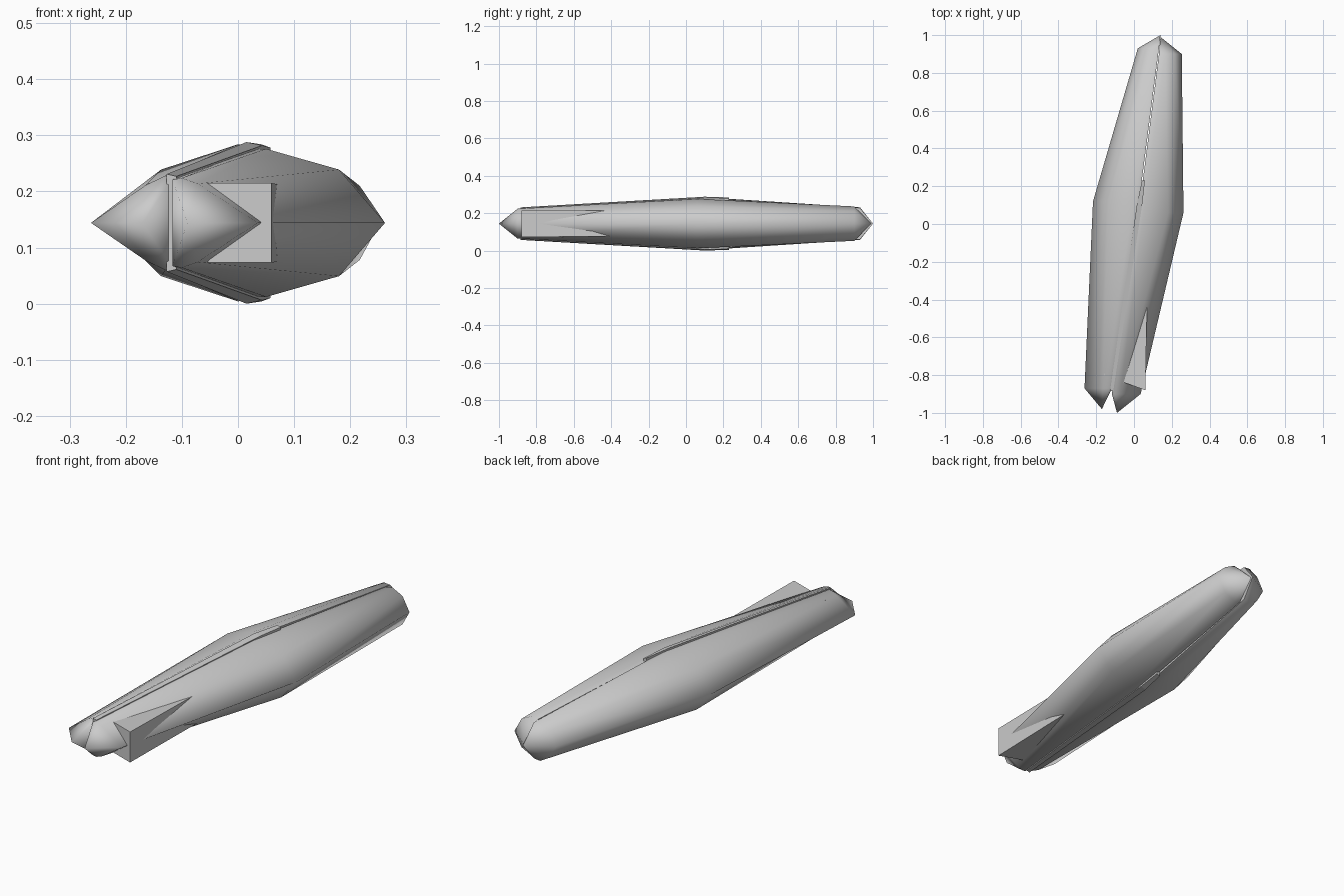
import bpy, bmesh

if "Cube" in bpy.data.objects:
    bpy.data.objects.remove(bpy.data.objects["Cube"])

ZC = 0.144  # height of the horizontal mirror plane

grey = bpy.data.materials.new("light_grey")
grey.diffuse_color = (0.6, 0.6, 0.6, 1)
grey.use_nodes = True
grey.node_tree.nodes["Principled BSDF"].inputs["Base Color"].default_value = grey.diffuse_color


def loft(name, loops, smooth=False, flat_col=None):
    """Skin equal-length loops of points, cap the ends, merge collapsed tips."""
    bm = bmesh.new()
    rings = [[bm.verts.new(p) for p in loop] for loop in loops]
    n = len(rings[0])
    for k, (a, b) in enumerate(zip(rings, rings[1:])):
        for i in range(n):
            j = (i + 1) % n
            f = bm.faces.new((a[i], a[j], b[j], b[i]))
            f.smooth = smooth and (k == 0 or i != flat_col)
    bm.faces.new(rings[0])
    bm.faces.new(rings[-1])
    bmesh.ops.remove_doubles(bm, verts=bm.verts, dist=1e-5)
    bmesh.ops.dissolve_degenerate(bm, edges=bm.edges, dist=1e-6)
    bmesh.ops.recalc_face_normals(bm, faces=bm.faces)
    # keep the border between curved shell and flat inner wall crisp
    for e in bm.edges:
        if len({f.smooth for f in e.link_faces}) > 1:
            e.smooth = False
    me = bpy.data.meshes.new(name)
    bm.to_mesh(me)
    bm.free()
    me.materials.append(grey)
    ob = bpy.data.objects.new(name, me)
    bpy.context.collection.objects.link(ob)
    return ob


def hull(name, front_tip, stations, rear_tip):
    """Half hull: each station is y, outer x, then (x, half height) of the
    shoulder, the ridge and the seam; the lower side is mirrored."""
    loops = [[(*front_tip, ZC)] * 7]
    for y, outer, *pts in stations:
        upper = [(x, y, ZC + h) for x, h in pts]
        lower = [(x, y, ZC - h) for x, h in reversed(pts)]
        loops.append([(outer, y, ZC)] + upper + lower)
    loops.append([(*rear_tip, ZC)] * 7)
    return loft(name, loops, smooth=True, flat_col=3)


def slab(name, stations):
    """Upright slab: stations are pairs of (x, y, half height), left and right."""
    loops = []
    for (xl, yl, hl), (xr, yr, hr) in stations:
        loops.append([(xl, yl, ZC - hl), (xr, yr, ZC - hr),
                      (xr, yr, ZC + hr), (xl, yl, ZC + hl)])
    return loft(name, loops)


# two long tapered half hulls meeting on a slanted seam
hull("left_hull", (-0.17, -0.98), [
    (-0.87, -0.262, (-0.165, 0.067), (-0.13, 0.084), (-0.117, 0.079)),
    (0.12, -0.217, (-0.137, 0.095), (0.0, 0.140), (0.027, 0.134)),
    (0.93, 0.02, (0.055, 0.062), (0.10, 0.087), (0.132, 0.084))], (0.14, 1.0))
hull("right_hull", (-0.09, -1.0), [
    (-0.90, 0.035, (-0.072, 0.070), (-0.10, 0.080), (-0.117, 0.077)),
    (0.06, 0.262, (0.18, 0.095), (0.05, 0.132), (0.025, 0.131)),
    (0.90, 0.253, (0.217, 0.066), (0.165, 0.092), (0.132, 0.086))],
    (0.14, 0.99))

# raised spine strip along the front part of the seam, above and below
slab("spine_strip", [
    ((-0.127, -0.885, 0.087), (-0.110, -0.885, 0.083)),
    ((0.015, 0.10, 0.144), (0.043, 0.10, 0.138)),
    ((0.042, 0.23, 0.140), (0.058, 0.23, 0.134))])

# slanted block crossing both hulls behind the nose
slab("side_block", [
    ((-0.16, -0.80, 0.071), (0.06, -0.88, 0.071)),
    ((-0.11, -0.50, 0.069), (0.07, -0.40, 0.069))])
